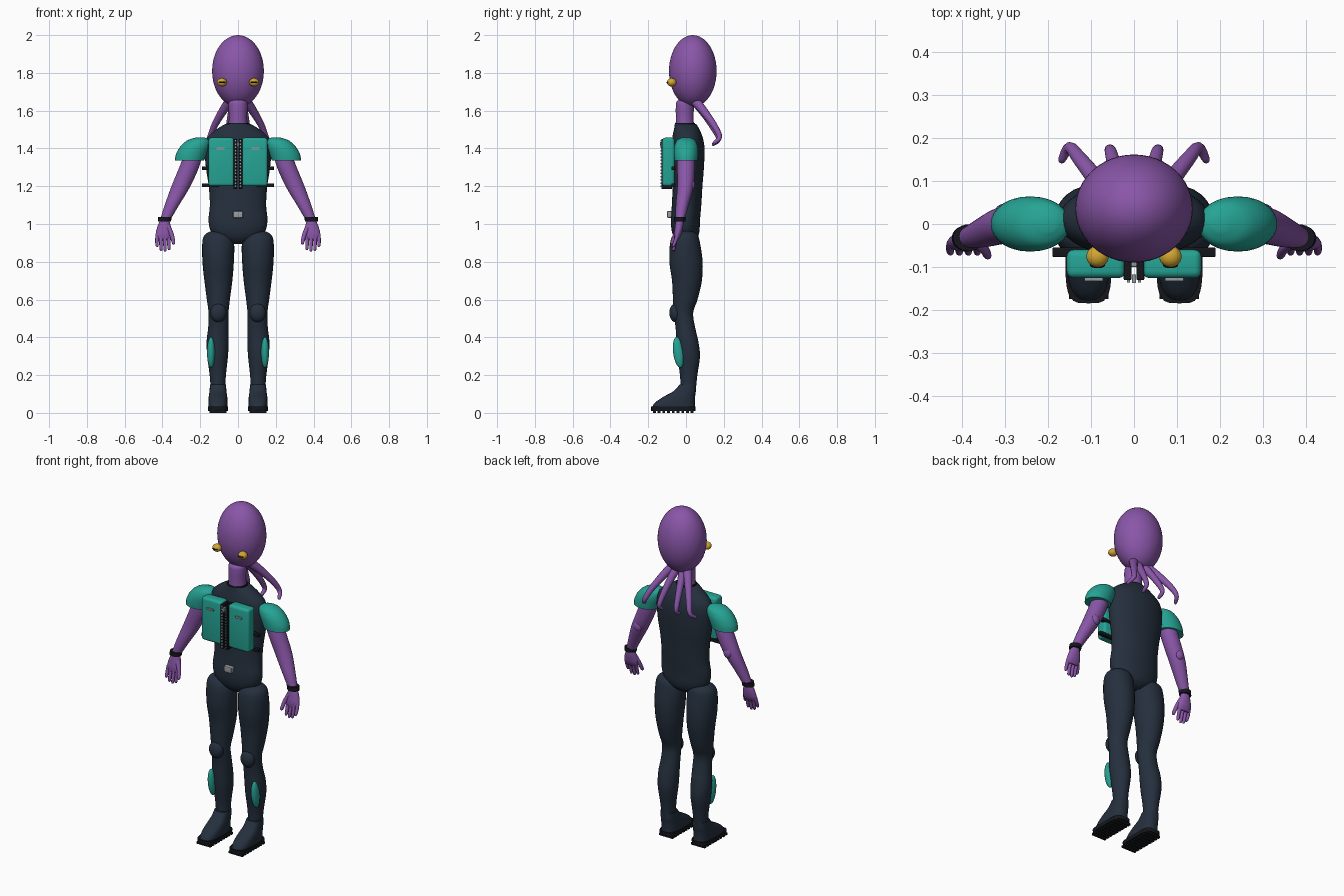
import bpy, bmesh, math
from mathutils import Vector, Matrix

if "Cube" in bpy.data.objects:
    bpy.data.objects.remove(bpy.data.objects["Cube"], do_unlink=True)


def material(name, r, g, b):
    m = bpy.data.materials.new(name)
    m.use_nodes = True
    m.diffuse_color = (r, g, b, 1)
    m.node_tree.nodes["Principled BSDF"].inputs["Base Color"].default_value = (r, g, b, 1)
    return m


PURPLE = material("purple skin", .25, .093, .39)
TEAL = material("teal fabric", .019, .37, .30)
NAVY = material("navy suit", .018, .029, .047)
BLACK = material("black rubber", .007, .008, .011)
GOLD = material("gold eye", .65, .38, .03)
SILVER = material("silver metal", .32, .34, .36)


def finish(name, bm, mat, mirror=False):
    """Turn a bmesh into a named, shaded object, optionally mirrored across x."""
    bmesh.ops.recalc_face_normals(bm, faces=bm.faces[:])
    mesh = bpy.data.meshes.new(name)
    bm.to_mesh(mesh)
    bm.free()
    mesh.materials.append(mat)
    mesh.shade_smooth()
    mesh.set_sharp_from_angle(angle=math.radians(50))
    obj = bpy.data.objects.new(name, mesh)
    bpy.context.collection.objects.link(obj)
    if mirror:
        obj.modifiers.new("mirror", 'MIRROR')
    return obj


def smooth_path(stations, steps):
    """Catmull-Rom interpolation through the stations."""
    s = [Vector(p) for p in stations]
    out = []
    for i in range(len(s) - 1):
        a, b, c, d = s[max(i - 1, 0)], s[i], s[i + 1], s[min(i + 2, len(s) - 1)]
        for k in range(steps):
            t = k / steps
            out.append(b + (c - a) * (t / 2) + (a * 2 - b * 5 + c * 4 - d) * (t * t / 2)
                       + (b * 3 - a - c * 3 + d) * (t ** 3 / 2))
    return out + [s[-1]]


def loft(name, stations, mat, mirror=False, flat=True, n=28, power=1.0, steps=4):
    """Skin rings given as (x, y, z, rx, ry); flat rings stay level, others follow the path."""
    bm = bmesh.new()
    path = smooth_path(stations, steps)
    centres = [Vector(p[:3]) for p in path]
    rings = []
    for i, p in enumerate(path):
        u, v = Vector((0, 1, 0)), Vector((1, 0, 0))
        if not flat:
            t = (centres[min(i + 1, len(path) - 1)] - centres[max(i - 1, 0)]).normalized()
            u = (u - t * t.y).normalized()
            v = t.cross(u)
        ring = []
        for k in range(n):
            a = math.tau * k / n
            c, s = math.cos(a), math.sin(a)
            c = math.copysign(abs(c) ** power, c)
            s = math.copysign(abs(s) ** power, s)
            ring.append(bm.verts.new(centres[i] + v * (c * p[3]) + u * (s * p[4])))
        rings.append(ring)
    for lo, hi in zip(rings, rings[1:]):
        for k in range(n):
            bm.faces.new((lo[k], lo[(k + 1) % n], hi[(k + 1) % n], hi[k]))
    bm.faces.new(rings[0])
    bm.faces.new(rings[-1])
    return finish(name, bm, mat, mirror)


def tube(name, points, r0, r1, mat, mirror=True):
    """Tapered round tube with a rounded tip."""
    last = len(points) - 1
    st = [(*p, r0 + (r1 - r0) * i / last, r0 + (r1 - r0) * i / last) for i, p in enumerate(points)]
    end = Vector(points[-1]) + (Vector(points[-1]) - Vector(points[-2])).normalized() * r1
    st.append((*end, r1 * .2, r1 * .2))
    return loft(name, st, mat, mirror, flat=False, n=12)


def ellipsoid(name, centre, radii, mat, mirror=False, tilt=0, seg=32):
    bm = bmesh.new()
    m = Matrix.Translation(centre) @ Matrix.Rotation(tilt, 4, 'X') @ Matrix.Diagonal((*radii, 1))
    bmesh.ops.create_uvsphere(bm, u_segments=seg, v_segments=seg // 2, radius=1, matrix=m)
    return finish(name, bm, mat, mirror)


def box(name, lo, hi, mat, mirror=False, bevel=0.0, copies=1, step=(0, 0, 0)):
    """Box between two corners, optionally repeated along a step."""
    bm = bmesh.new()
    lo, hi = Vector(lo), Vector(hi)
    for i in range(copies):
        m = Matrix.Translation((lo + hi) / 2 + Vector(step) * i) @ Matrix.Diagonal((*(hi - lo), 1))
        bmesh.ops.create_cube(bm, size=1, matrix=m)
    if bevel:
        bmesh.ops.bevel(bm, geom=bm.edges[:], offset=bevel, segments=4, profile=.5, affect='EDGES')
    return finish(name, bm, mat, mirror)


# Head, neck and eyes
ellipsoid("head", (0, .036, 1.81), (.137, .126, .19), PURPLE, seg=48)
loft("neck", [(0, -.005, 1.49, .055, .05), (0, -.007, 1.56, .048, .047), (0, -.006, 1.62, .05, .048),
              (0, -.004, 1.65, .045, .044), (0, 0, 1.665, .015, .015)], PURPLE)
ellipsoid("eye", (.085, -.076, 1.75), (.026, .025, .022), GOLD, True)
ellipsoid("pupil", (.085, -.096, 1.75), (.018, .007, .005), BLACK, True, seg=16)

# Tentacles trailing from the back of the head
tube("outer_tentacle", [(.045, .05, 1.65), (.085, .10, 1.59), (.125, .15, 1.52), (.15, .178, 1.46),
                        (.168, .15, 1.43)], .026, .009, PURPLE)
tube("inner_tentacle", [(.02, .055, 1.64), (.035, .10, 1.58), (.048, .145, 1.51), (.056, .173, 1.45),
                        (.055, .145, 1.422)], .024, .009, PURPLE)

# Torso
loft("torso", [(0, 0, .895, .05, .03), (0, 0, .92, .105, .058), (0, -.002, .96, .143, .073),
               (0, -.003, 1.02, .156, .077), (0, .003, 1.1, .149, .078), (0, .008, 1.2, .155, .079),
               (0, .01, 1.3, .17, .085), (0, .01, 1.4, .176, .088), (0, .008, 1.46, .16, .08),
               (0, .003, 1.505, .108, .066), (0, -.003, 1.53, .066, .056)], NAVY, n=40)
loft("collar", [(0, -.005, 1.522, .06, .054), (0, -.005, 1.536, .056, .052)], BLACK)
box("belt_buckle", (-.026, -.1, 1.033), (.026, -.07, 1.068), SILVER, bevel=.004)

# Front pack with zip, straps and tabs
box("pack_panel", (.02, -.126, 1.2), (.157, -.06, 1.457), TEAL, True, bevel=.016)
box("zip_tape", (.006, -.131, 1.185), (.024, -.075, 1.45), BLACK, True, bevel=.003)
box("zip_teeth", (.009, -.136, 1.195), (.016, -.13, 1.203), SILVER, True, copies=15, step=(0, 0, .0172))
box("zip_pull", (-.005, -.138, 1.41), (.005, -.118, 1.435), SILVER)
box("pack_tab", (.072, -.133, 1.394), (.115, -.125, 1.404), SILVER, True)
box("pack_strap", (.1, -.077, 1.195), (.19, -.055, 1.215), BLACK, True, bevel=.003,
    copies=2, step=(0, 0, .09))

# Arms
loft("sleeve", [(.257, 0, 1.335, .077, .061), (.247, 0, 1.37, .081, .064), (.228, 0, 1.41, .077, .062),
                (.21, 0, 1.443, .058, .048), (.2, 0, 1.459, .02, .018)], TEAL, True)
loft("arm", [(.232, 0, 1.39, .045, .045), (.255, 0, 1.31, .052, .047), (.302, -.003, 1.2, .05, .043),
             (.35, -.02, 1.1, .038, .034), (.386, -.032, 1.02, .027, .024)], PURPLE, True)
ellipsoid("elbow", (.298, .03, 1.205), (.026, .018, .03), PURPLE, True, seg=20)
loft("wristband", [(.386, -.032, 1.038, .036, .031), (.39, -.033, 1.013, .035, .03)], BLACK, True)
loft("palm", [(.388, -.033, 1.02, .024, .02), (.391, -.037, .985, .036, .022), (.393, -.044, .945, .043, .02),
              (.393, -.05, .92, .036, .012)], PURPLE, True)
for i, finger in enumerate(("index", "middle", "ring", "little")):
    x = .363 + .021 * i
    drop = (.87, .862, .866, .885)[i]
    tube(finger + "_finger", [(x, -.045, .945), (x + .003, -.056, .91), (x + .002, -.066, drop)],
         .011, .008, PURPLE)
tube("thumb", [(.37, -.042, .985), (.35, -.058, .94), (.341, -.074, .9)], .014, .009, PURPLE)

# Legs
loft("leg", [(.11, 0, .967, .02, .02), (.108, -.003, .945, .066, .062), (.105, -.005, .9, .084, .079),
             (.105, 0, .8, .083, .088), (.104, .005, .7, .074, .079), (.104, -.004, .6, .061, .065),
             (.103, -.014, .53, .053, .052), (.104, -.003, .45, .054, .052), (.108, .007, .38, .058, .058),
             (.108, .014, .3, .055, .06), (.107, .014, .2, .043, .046), (.106, .012, .12, .038, .04)],
     NAVY, True)
ellipsoid("knee_pad", (.104, -.056, .53), (.043, .032, .05), NAVY, True)
ellipsoid("shin_plate", (.143, -.04, .32), (.021, .028, .082), TEAL, True, tilt=.13)

# Boots
loft("boot", [(.106, -.066, .03, .051, .114), (.106, -.058, .055, .051, .105), (.106, -.036, .085, .049, .084),
              (.106, -.007, .115, .045, .059), (.106, .009, .15, .042, .043)], NAVY, True, power=.75)
loft("sole", [(.106, -.067, .01, .053, .117), (.106, -.067, .034, .054, .118)], BLACK, True,
     power=.5, steps=1)
box("tread", (.06, -.175, 0), (.152, -.16, .012), BLACK, True, copies=9, step=(0, .025, 0))
